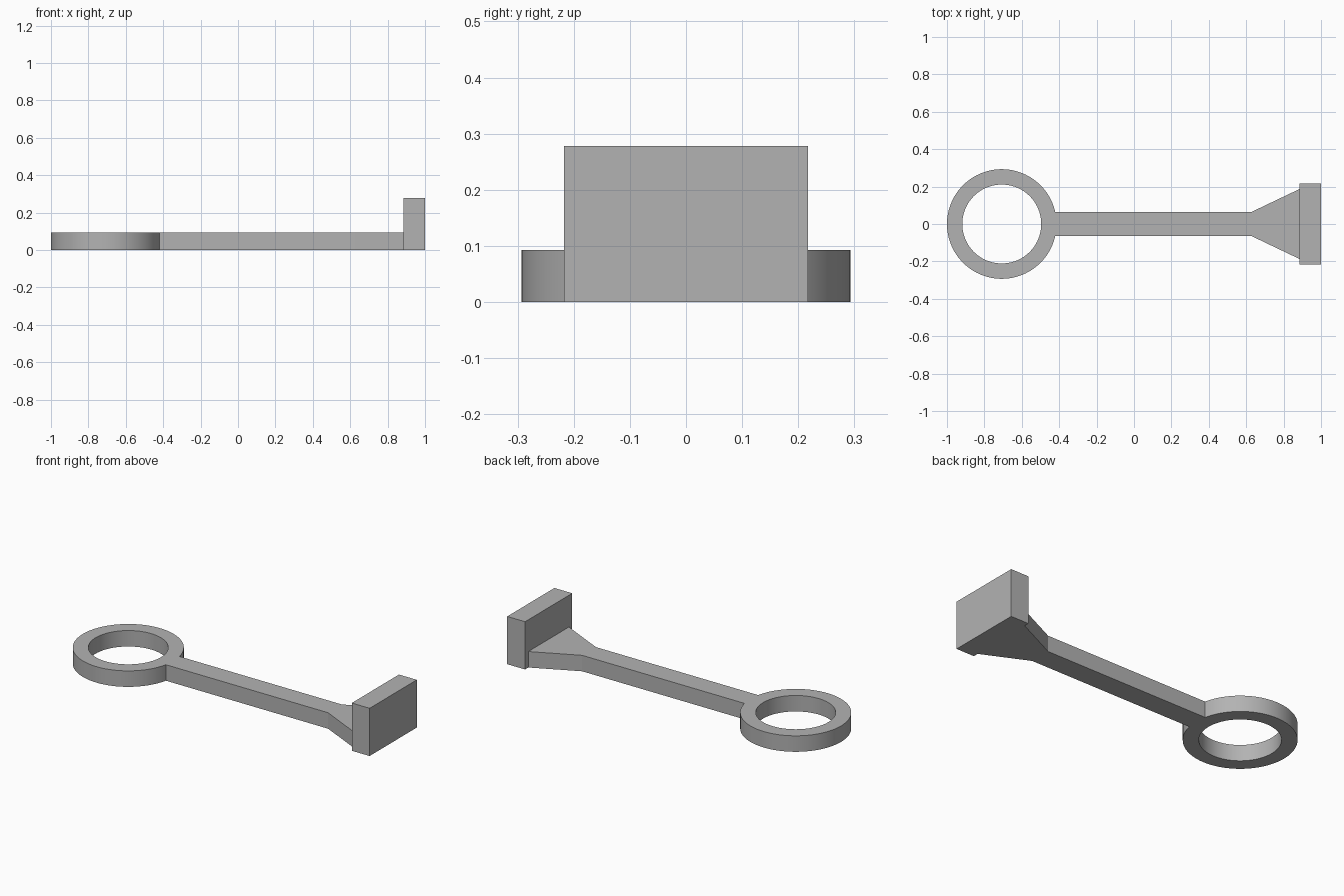
import bpy
import bmesh
from math import asin, cos, sin, pi, radians

if "Cube" in bpy.data.objects:
    bpy.data.objects.remove(bpy.data.objects["Cube"], do_unlink=True)

RING_X, RING_OUTER, RING_INNER = -0.707, 0.293, 0.211
ARM_HALF, ARM_HEIGHT = 0.063, 0.093
FLARE_X, FLARE_HALF = 0.625, 0.187
HEAD_X, HEAD_HALF, HEAD_HEIGHT = 0.885, 0.217, 0.278
SEGMENTS = 96

grey = bpy.data.materials.new("plain grey")
colour = (0.45, 0.45, 0.45, 1)
grey.diffuse_color = colour
grey.use_nodes = True
grey.node_tree.nodes["Principled BSDF"].inputs["Base Color"].default_value = colour


def arc(radius, start, end, count):
    """Points along the ring from one angle to another."""
    angles = [start + (end - start) * i / count for i in range(count + 1)]
    return [(RING_X + radius * cos(a), radius * sin(a)) for a in angles]


def extrude_outline(name, loops, height):
    """Fill closed outlines, the later ones as holes, and raise them from the ground."""
    bm = bmesh.new()
    edges = []
    for loop in loops:
        verts = [bm.verts.new((x, y, 0)) for x, y in loop]
        edges += [bm.edges.new((a, b)) for a, b in zip(verts, verts[1:] + verts[:1])]
    bmesh.ops.triangle_fill(bm, edges=edges, use_beauty=True, use_dissolve=False)
    raised = bmesh.ops.extrude_face_region(bm, geom=bm.faces[:], use_keep_orig=True)
    top = [v for v in raised["geom"] if isinstance(v, bmesh.types.BMVert)]
    bmesh.ops.translate(bm, verts=top, vec=(0, 0, height))
    bmesh.ops.recalc_face_normals(bm, faces=bm.faces[:])
    mesh = bpy.data.meshes.new(name)
    bm.to_mesh(mesh)
    bm.free()
    mesh.materials.append(grey)
    obj = bpy.data.objects.new(name, mesh)
    bpy.context.collection.objects.link(obj)
    bpy.ops.object.select_all(action="DESELECT")
    obj.select_set(True)
    bpy.context.view_layer.objects.active = obj
    bpy.ops.object.shade_smooth_by_angle(angle=radians(20))
    return obj


# Ring running into the straight arm and its flared end
gap = asin(ARM_HALF / RING_OUTER)
arm = [(FLARE_X, -ARM_HALF), (HEAD_X, -FLARE_HALF), (HEAD_X, FLARE_HALF), (FLARE_X, ARM_HALF)]
outer = arc(RING_OUTER, gap, 2 * pi - gap, SEGMENTS) + arm
hole = arc(RING_INNER, 0, 2 * pi, SEGMENTS)[:-1]
extrude_outline("ring_and_arm", [outer, hole], ARM_HEIGHT)

# Upright block at the end of the arm
block = [(HEAD_X, -HEAD_HALF), (1, -HEAD_HALF), (1, HEAD_HALF), (HEAD_X, HEAD_HALF)]
extrude_outline("head_block", [block], HEAD_HEIGHT)
